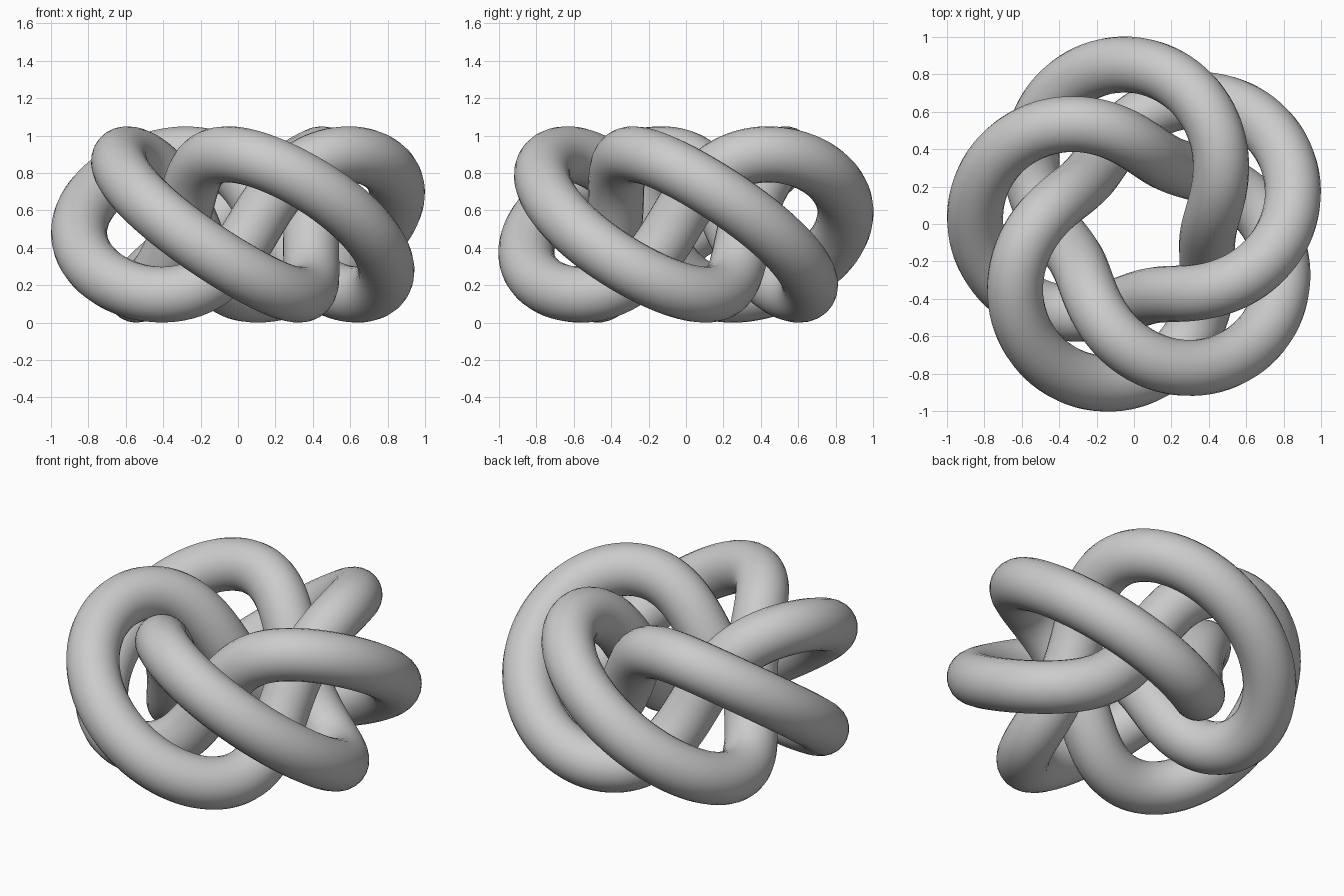
import bpy
from math import sin, cos, radians, tau
from mathutils import Matrix, Vector

cube = bpy.data.objects.get("Cube")
if cube:
    bpy.data.objects.remove(cube, do_unlink=True)

# Knot proportions
TURNS, LOBES = 3, 5
RING, SWING, RISE, TUBE = 0.625, 0.25, 0.375, 0.15
START = radians(28.8)
STEPS = 420

# Closed centre line: three trips round the ring with five loops
curve = bpy.data.curves.new("knotted_tube", "CURVE")
curve.dimensions = "3D"
curve.bevel_depth = TUBE
curve.bevel_resolution = 10
spline = curve.splines.new("POLY")
spline.points.add(STEPS - 1)
spline.use_cyclic_u = True
for i, point in enumerate(spline.points):
    t = tau * i / STEPS
    angle = START - TURNS * t
    r = RING + SWING * cos(LOBES * t)
    point.co = (r * cos(angle), r * sin(angle), RISE * sin(LOBES * t), 1)

# Turn the tube into a smooth mesh
tube = bpy.data.objects.new("knotted_tube", curve)
bpy.context.collection.objects.link(tube)
bpy.ops.object.select_all(action="DESELECT")
tube.select_set(True)
bpy.context.view_layer.objects.active = tube
bpy.ops.object.convert(target="MESH")
tube = bpy.context.object
bpy.ops.object.shade_smooth()

# Centre it and stand it on the ground
cos_list = [v.co for v in tube.data.vertices]
low = Vector([min(c[k] for c in cos_list) for k in range(3)])
high = Vector([max(c[k] for c in cos_list) for k in range(3)])
mid = (low + high) / 2
tube.data.transform(Matrix.Translation((-mid.x, -mid.y, -low.z)))

# Plain grey
grey = bpy.data.materials.new("grey")
grey.use_nodes = True
colour = (0.6, 0.6, 0.6, 1)
grey.diffuse_color = colour
grey.node_tree.nodes["Principled BSDF"].inputs["Base Color"].default_value = colour
tube.data.materials.clear()
tube.data.materials.append(grey)
